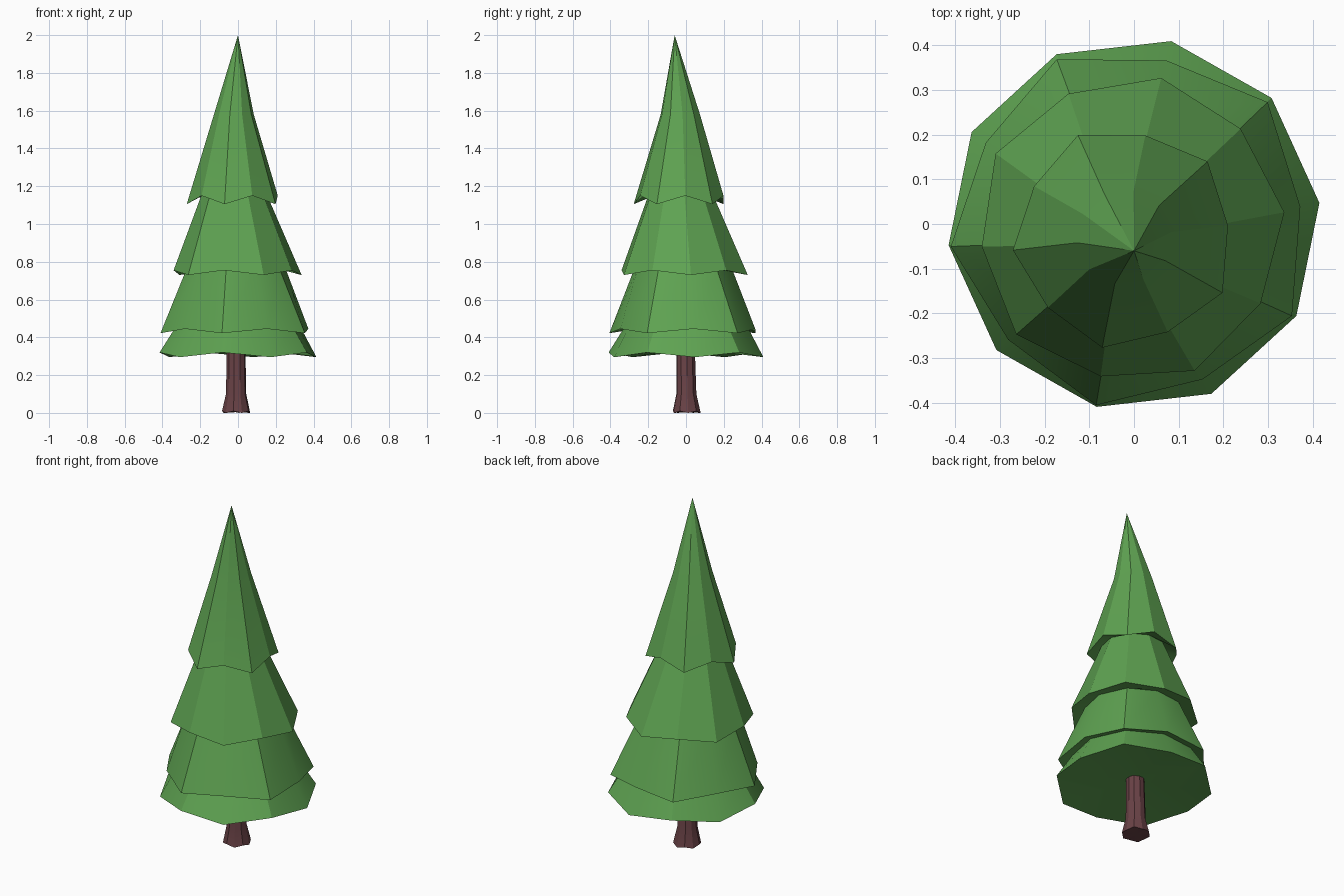
import bpy, bmesh, math

if "Cube" in bpy.data.objects:
    bpy.data.objects.remove(bpy.data.objects["Cube"])

def material(name, rgb):
    m = bpy.data.materials.new(name)
    m.diffuse_color = (*rgb, 1)
    m.use_nodes = True
    m.node_tree.nodes["Principled BSDF"].inputs["Base Color"].default_value = m.diffuse_color
    return m

def ring(bm, n, phase, cx, cy, r_even, r_odd, z_even, z_odd):
    verts = []
    for k in range(n):
        a = math.radians(phase) + 2 * math.pi * k / n
        r, z = (r_odd, z_odd) if k % 2 else (r_even, z_even)
        verts.append(bm.verts.new((cx + r * math.cos(a), cy + r * math.sin(a), z)))
    return verts

def lofted(name, rings, bottom, top, phase, mat, n=10):
    """Skin a stack of rings and close both ends with a fan to a point."""
    bm = bmesh.new()
    loops = [ring(bm, n, phase, *r) for r in rings]
    for a, b in zip(loops, loops[1:]):
        for i in range(n):
            j = (i + 1) % n
            bm.faces.new((a[i], a[j], b[j], b[i]))
    vb, vt = bm.verts.new(bottom), bm.verts.new(top)
    for i in range(n):
        j = (i + 1) % n
        bm.faces.new((loops[0][j], loops[0][i], vb))
        bm.faces.new((loops[-1][i], loops[-1][j], vt))
    bmesh.ops.recalc_face_normals(bm, faces=bm.faces)
    me = bpy.data.meshes.new(name)
    bm.to_mesh(me)
    bm.free()
    me.materials.append(mat)
    ob = bpy.data.objects.new(name, me)
    bpy.context.collection.objects.link(ob)
    bpy.ops.object.select_all(action='DESELECT')
    ob.select_set(True)
    bpy.context.view_layer.objects.active = ob
    bpy.ops.object.shade_smooth_by_angle(angle=math.radians(30))
    return ob

green = material("needle green", (0.114, 0.367, 0.084))
brown = material("bark brown", (0.141, 0.054, 0.061))

# Foliage: four zigzag skirts, each tucked under the next, and a leaning tip
# ring = centre x, y, radius even/odd, height even/odd
foliage = [
    (0.0, 0.0, 0.418, 0.418, 0.295, 0.32),
    (0.0, 0.0, 0.335, 0.335, 0.45, 0.45),
    (-0.003, -0.004, 0.378, 0.41, 0.445, 0.422),
    (-0.01, -0.015, 0.265, 0.265, 0.76, 0.76),
    (-0.008, -0.013, 0.347, 0.335, 0.73, 0.755),
    (-0.02, -0.028, 0.172, 0.172, 1.16, 1.16),
    (-0.021, -0.03, 0.233, 0.252, 1.15, 1.105),
    (-0.022, -0.03, 0.106, 0.106, 1.58, 1.58),
]
lofted("foliage", foliage, (0, 0, 0.345), (0, -0.06, 2.0), 6.5, green)

# Trunk: narrow post with a flared foot
trunk = [
    (-0.01, 0.004, 0.075, 0.075, 0.0, 0.01),
    (-0.01, 0.002, 0.054, 0.054, 0.1, 0.1),
    (-0.01, -0.002, 0.049, 0.049, 0.36, 0.36),
]
lofted("trunk", trunk, (-0.01, 0.004, 0.004), (-0.01, -0.002, 0.36), 6.5, brown)
